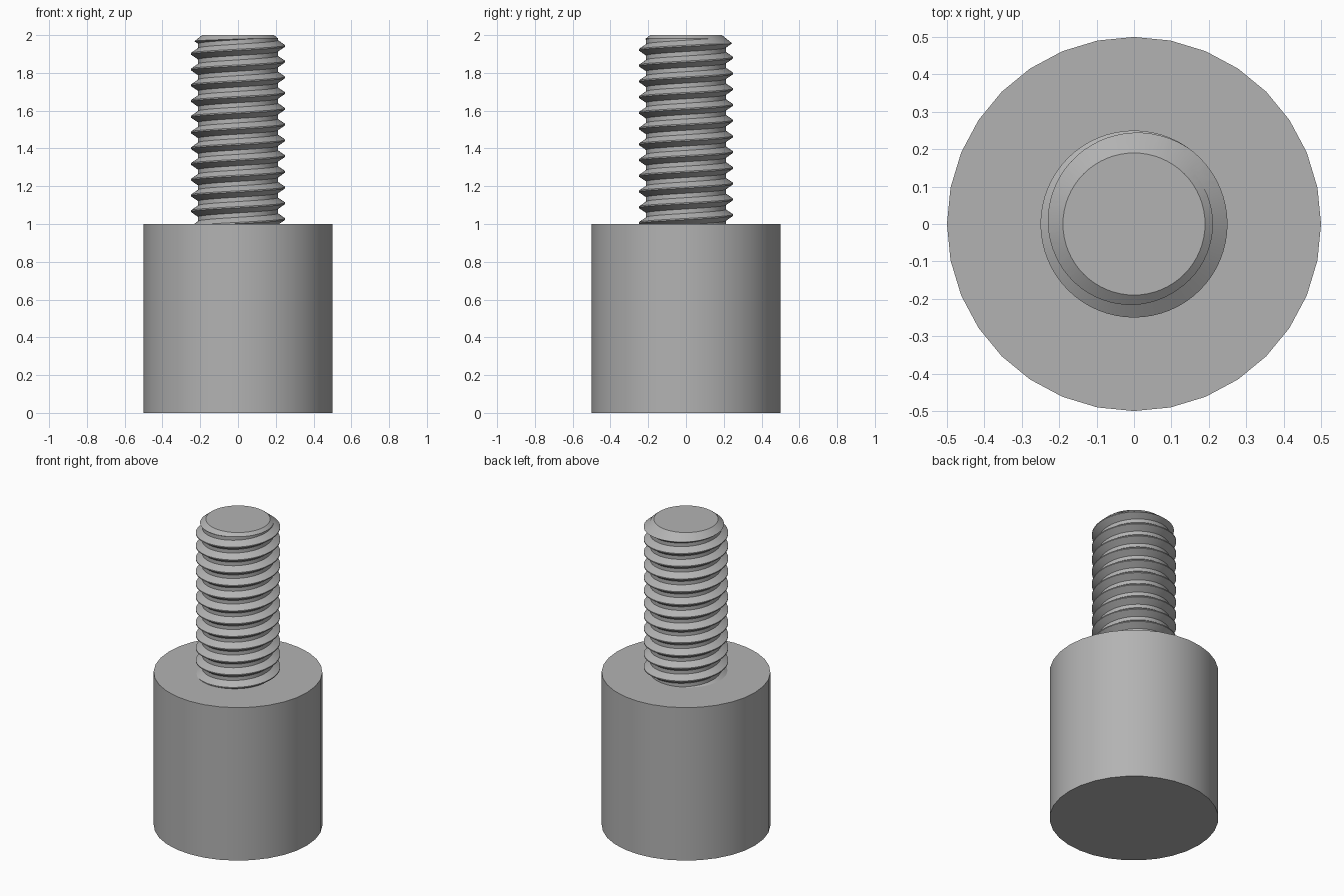
import bpy, bmesh
from math import pi, cos, sin, radians

cube = bpy.data.objects.get("Cube")
if cube:
    bpy.data.objects.remove(cube)

grey = bpy.data.materials.new("plain grey")
grey.use_nodes = True
colour = (0.45, 0.45, 0.45, 1)
grey.diffuse_color = colour
grey.node_tree.nodes["Principled BSDF"].inputs["Base Color"].default_value = colour


def make_object(name, bm):
    bmesh.ops.recalc_face_normals(bm, faces=bm.faces[:])
    mesh = bpy.data.meshes.new(name)
    bm.to_mesh(mesh)
    bm.free()
    mesh.materials.append(grey)
    obj = bpy.data.objects.new(name, mesh)
    bpy.context.collection.objects.link(obj)
    return obj


def lathe(name, profile, sides):
    """Closed solid turned about z from (radius, height) points."""
    bm = bmesh.new()
    rings = [[bm.verts.new((r * cos(2 * pi * i / sides), r * sin(2 * pi * i / sides), z))
              for i in range(sides)] for r, z in profile]
    for low, high in zip(rings, rings[1:]):
        for i in range(sides):
            j = (i + 1) % sides
            bm.faces.new((low[i], low[j], high[j], high[i]))
    bm.faces.new(rings[0][::-1])
    bm.faces.new(rings[-1])
    return make_object(name, bm)


def smooth(obj, angle):
    bpy.ops.object.select_all(action="DESELECT")
    obj.select_set(True)
    bpy.context.view_layer.objects.active = obj
    bpy.ops.object.shade_smooth_by_angle(angle=radians(angle))


# Wide cylindrical body
body = lathe("body", [(0.5, 0), (0.5, 1)], 32)
smooth(body, 30)

# Right-handed threaded stud: a tooth profile swept along a helix
PITCH, CREST, ROOT, SIDES = 1 / 12, 0.25, 0.211, 64
CREST_Z = 1.943
tooth = [(CREST, -0.04), (CREST, 0.04), (ROOT, 0.36), (ROOT, 0.64)]
points = [(r, CREST_Z + (turn + t) * PITCH) for turn in range(-14, 4) for r, t in tooth]
bm = bmesh.new()
columns = []
for i in range(SIDES):
    a = 2 * pi * i / SIDES
    columns.append([bm.verts.new((r * cos(a), r * sin(a), z + PITCH * i / SIDES))
                    for r, z in points])
for i in range(SIDES):
    # the last column joins the first one turn higher
    shift = len(tooth) if i == SIDES - 1 else 0
    a, b = columns[i], columns[(i + 1) % SIDES][shift:]
    for k in range(len(b) - 1):
        bm.faces.new((a[k], b[k], b[k + 1], a[k + 1]))

# Trim the ragged ends and close them
for height, side in ((0.94, -1), (2.04, 1)):
    bmesh.ops.bisect_plane(bm, geom=bm.verts[:] + bm.edges[:] + bm.faces[:], dist=1e-6,
                           plane_co=(0, 0, height), plane_no=(0, 0, side), clear_outer=True)
    rim = [e for e in bm.edges if e.is_boundary
           and all(abs(v.co.z - height) < 1e-4 for v in e.verts)]
    bmesh.ops.contextual_create(bm, geom=rim)
stud = make_object("threaded_stud", bm)

# Chamfer the tip by intersecting with a bevelled envelope
envelope = lathe("chamfer_cutter", [(0.3, 0.98), (0.3, 1.912), (0.19, 2.0)], SIDES)
envelope.hide_render = True
cut = stud.modifiers.new("chamfer", "BOOLEAN")
cut.operation = "INTERSECT"
cut.solver = "EXACT"
cut.object = envelope
bpy.context.view_layer.objects.active = stud
bpy.ops.object.modifier_apply(modifier=cut.name)
bpy.data.objects.remove(envelope)
smooth(stud, 25)
